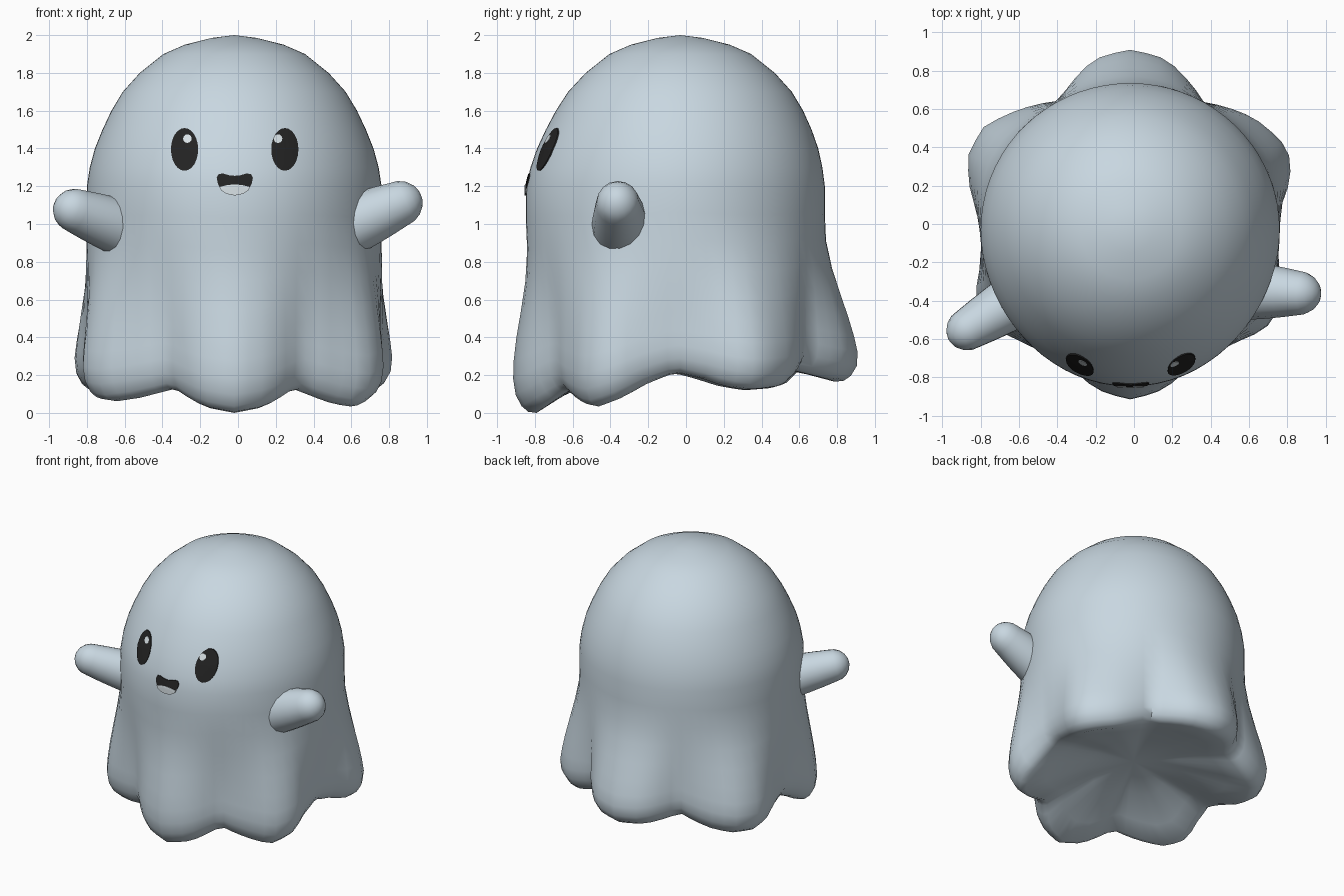
import bpy, bmesh, math
from mathutils import Vector

if "Cube" in bpy.data.objects:
    bpy.data.objects.remove(bpy.data.objects["Cube"])


def material(name, rgb):
    m = bpy.data.materials.new(name)
    m.diffuse_color = (*rgb, 1)
    m.use_nodes = True
    m.node_tree.nodes["Principled BSDF"].inputs["Base Color"].default_value = m.diffuse_color
    return m


cloth = material("pale blue grey", (0.58, 0.68, 0.75))
black = material("soft black", (0.017, 0.017, 0.017))
white = material("off white", (0.80, 0.88, 0.92))


def finish(name, bm, mat, angle=50):
    bmesh.ops.recalc_face_normals(bm, faces=bm.faces)
    me = bpy.data.meshes.new(name)
    bm.to_mesh(me)
    bm.free()
    me.materials.append(mat)
    ob = bpy.data.objects.new(name, me)
    bpy.context.collection.objects.link(ob)
    bpy.ops.object.select_all(action='DESELECT')
    ob.select_set(True)
    bpy.context.view_layer.objects.active = ob
    bpy.ops.object.shade_smooth_by_angle(angle=math.radians(angle))
    return ob


def loft(bm, rings, start=None, end=None):
    """Bridge rings of points, closing the ends with optional pole points."""
    rows = [[bm.verts.new(p) for p in ring] for ring in rings]
    n = len(rows[0])
    for a, b in zip(rows, rows[1:]):
        for i in range(n):
            j = (i + 1) % n
            bm.faces.new((a[i], a[j], b[j], b[i]))
    for pole, row in ((start, rows[0]), (end, rows[-1])):
        if pole is not None:
            v = bm.verts.new(pole)
            for i in range(n):
                bm.faces.new((v, row[i], row[(i + 1) % n]))


def smooth(a, b, x):
    t = min(1, max(0, (x - a) / (b - a)))
    return t * t * (3 - 2 * t)


# Sheet folds around the skirt: angle, hem radius, hem height
FOLDS = [(-90, .885, 0), (-78, .85, .03), (-62, .75, .13), (-46, .81, .06), (-36, .875, .03),
         (-26, .88, .07), (-14, .80, .16), (-2, .765, .215), (10, .81, .18), (18, .885, .14),
         (27, .93, .12), (42, .875, .14), (60, .77, .23), (78, .92, .18), (90, .95, .165),
         (102, .92, .18), (119, .77, .23), (136, .88, .15), (145, .94, .13), (155, .935, .12),
         (164, .88, .14), (173, .81, .18), (184, .775, .215), (194, .81, .16), (204, .885, .08),
         (214, .885, .06), (225, .82, .08), (242, .75, .13), (258, .85, .03), (270, .885, 0)]
CX, CY = -0.02, -0.03


def fold(deg):
    for (a, r0, z0), (b, r1, z1) in zip(FOLDS, FOLDS[1:]):
        if a <= deg <= b:
            t = (deg - a) / (b - a)
            return r0 + (r1 - r0) * t, z0 + (z1 - z0) * t


def body_point(deg, z, base, scale=1):
    hem_r, _ = fold(deg)
    d = hem_r - 0.765
    w = smooth(1.0, 0.2, z) if d > 0 else smooth(1.25, 0.3, z)
    a = math.radians(deg)
    face = max(0, -math.sin(a)) ** 3 * 0.055 * math.exp(-((z - 1.1) / 0.37) ** 2)
    side = 0.015 * math.cos(a) ** 2 * smooth(1.6, 1.2, z) * smooth(.3, .8, z)
    r = (base + d * w + face * smooth(0, .6, base) + side) * scale
    return (CX + r * math.cos(a), CY + r * math.sin(a), z)


# Body: dome, draped skirt with wavy hem, hollow underside
DEGS = [-90 + 360 * i / 72 for i in range(72)]
DOME = [(1.985, .12), (1.95, .26), (1.9, .375), (1.8, .5), (1.7, .59), (1.6, .65),
        (1.5, .695), (1.4, .73), (1.3, .752), (1.2, .765)]
SKIRT = [(.86, 1), (.72, 1), (.58, 1), (.45, 1), (.33, 1), (.23, 1), (.15, 1),
         (.08, .985), (.03, .95), (.005, .91), (0, .86)]
UNDER = [(.7, .3), (.4, .7)]
rings = [[body_point(d, z, r) for d in DEGS] for z, r in DOME]
for s, k in SKIRT:
    rings.append([body_point(d, fold(d)[1] * (1 - s) + 1.2 * s, .765, k) for d in DEGS])
for k, t in UNDER:
    ring = []
    for d in DEGS:
        x, y, z = body_point(d, fold(d)[1], .765, k)
        ring.append((x, y, z + (0.3 - z) * t))
    rings.append(ring)
bm = bmesh.new()
loft(bm, rings, (CX, CY, 2.0), (CX, CY, 0.3))
body = finish("sheet_body", bm, cloth)


# Arms: plump tapered stubs with rounded tips
def arm(name, root, tip, r0, r1):
    root, tip = Vector(root), Vector(tip)
    axis = (tip - root).normalized()
    u = axis.cross(Vector((0, 1, 0))).normalized()
    v = axis.cross(u)
    sections = [(root.lerp(tip, t), r0 + (r1 - r0) * t ** 1.5) for t in (0, .25, .5, .75, 1)]
    for k in (20, 40, 60, 77):
        a = math.radians(k)
        sections.append((tip + axis * r1 * 1.1 * math.sin(a), r1 * math.cos(a)))
    angles = [math.tau * i / 16 for i in range(16)]
    rings = [[c + u * r * 1.04 * math.cos(a) + v * r * math.sin(a) for a in angles]
             for c, r in sections]
    bm = bmesh.new()
    loft(bm, rings, root, tip + axis * r1 * 1.1)
    finish(name, bm, cloth)


arm("right_arm", (.54, -.345, .97), (.85, -.36, 1.105), .155, .117)
arm("left_arm", (-.54, -.35, .95), (-.86, -.545, 1.07), .15, .112)


# Face details: thin patches laid on the front of the body
def patch(name, outline, centre, mat, lift):
    cx, cz = centre

    def lay(x, z):
        hit, loc, _, _ = body.ray_cast(Vector((x, -3, z)), Vector((0, 1, 0)))
        return loc + Vector((0, -lift, 0))

    rings = [[lay(cx + x * k, cz + z * k) for x, z in outline] for k in (.33, .67, .9, 1)]
    edge = [p + Vector((0, lift + .002, 0)) for p in rings[-1]]
    bm = bmesh.new()
    loft(bm, rings + [edge], lay(cx, cz))
    finish(name, bm, mat, 40)


def oval(rx, rz, n=24):
    return [(rx * math.cos(math.tau * i / n), rz * math.sin(math.tau * i / n)) for i in range(n)]


for side, x, glint_x in (("left", -.283, -.268), ("right", .248, .212)):
    patch(side + "_eye", oval(.072, .113), (x, 1.395), black, .007)
    patch(side + "_eye_glint", oval(.023, .023, 12), (glint_x, 1.452), white, .0095)

# Open smile: rounded top corners, deep curved lower lip
smile = [(-.06, .052), (-.085, .05), (-.096, .03), (-.09, .0), (-.075, -.03), (-.045, -.055),
         (0, -.064), (.045, -.055), (.075, -.03), (.09, 0), (.096, .03), (.085, .05),
         (.06, .052), (.03, .043), (0, .04), (-.03, .043)]
patch("mouth", smile, (-.017, 1.215), black, .006)
tongue = [(-.08, -.002), (-.072, -.02), (-.044, -.038), (0, -.046), (.044, -.038), (.072, -.02),
          (.08, -.002), (.04, .008), (0, .012), (-.04, .008)]
patch("tongue", tongue, (-.017, 1.198), white, .009)
